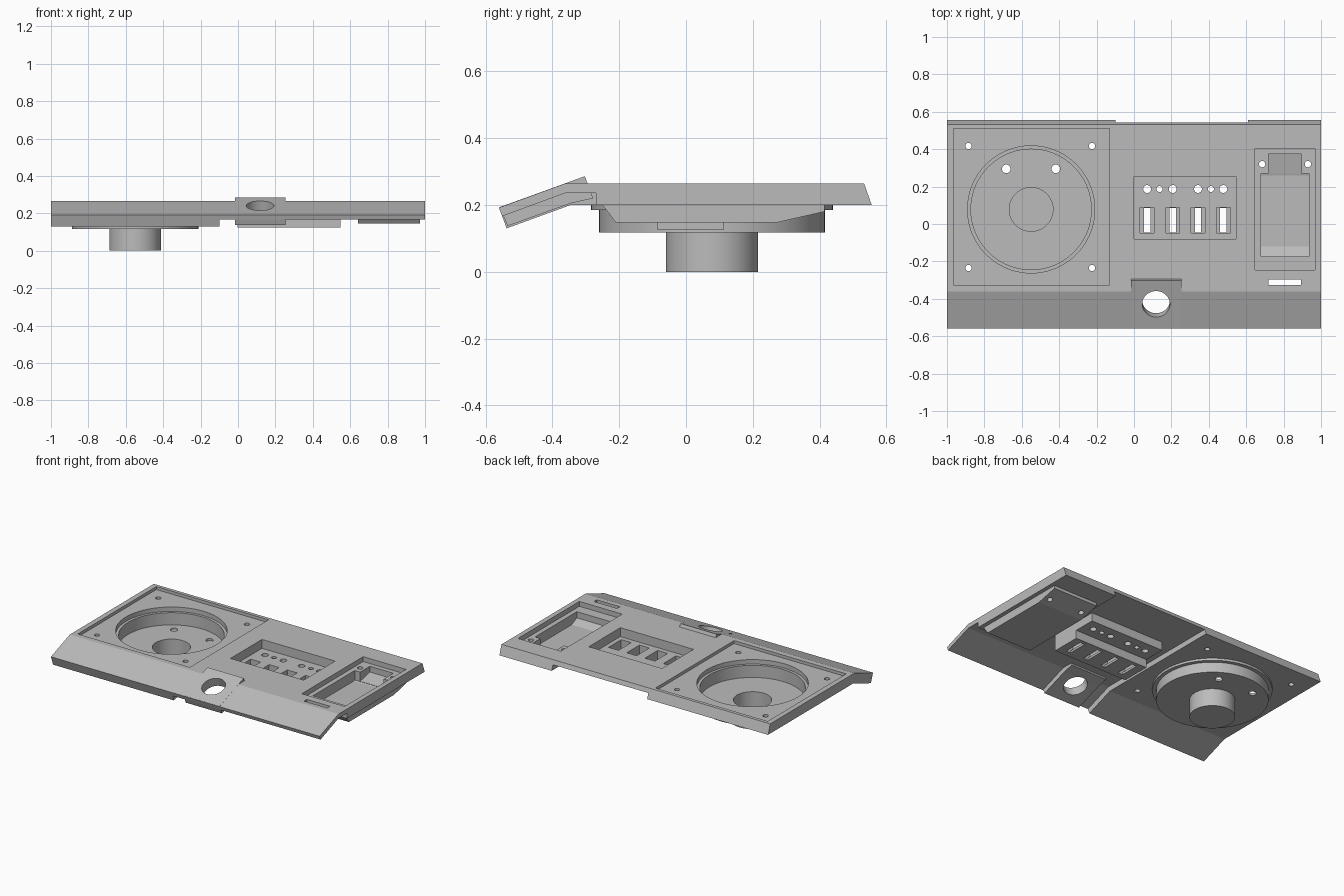
import bpy, bmesh, math
from mathutils import Matrix, Vector

cube = bpy.data.objects.get("Cube")
if cube:
    bpy.data.objects.remove(cube)

grey = bpy.data.materials.new("panel_grey")
grey.use_nodes = True
grey.diffuse_color = (0.5, 0.5, 0.5, 1)
grey.node_tree.nodes["Principled BSDF"].inputs["Base Color"].default_value = (0.5, 0.5, 0.5, 1)


def make(name, bm):
    bmesh.ops.recalc_face_normals(bm, faces=bm.faces)
    mesh = bpy.data.meshes.new(name)
    bm.to_mesh(mesh)
    bm.free()
    mesh.materials.append(grey)
    ob = bpy.data.objects.new(name, mesh)
    bpy.context.scene.collection.objects.link(ob)
    return ob


def extrude(name, points, offset):
    bm = bmesh.new()
    face = bm.faces.new([bm.verts.new(p) for p in points])
    moved = bmesh.ops.extrude_face_region(bm, geom=[face])["geom"]
    bmesh.ops.translate(bm, vec=offset, verts=[v for v in moved if isinstance(v, bmesh.types.BMVert)])
    return make(name, bm)


def side_prism(name, profile, x0, x1):
    return extrude(name, [(x0, y, z) for y, z in profile], (x1 - x0, 0, 0))


def plan_prism(name, outline, z0, z1):
    return extrude(name, [(x, y, z0) for x, y in outline], (0, 0, z1 - z0))


def box(name, x0, x1, y0, y1, z0, z1):
    return plan_prism(name, [(x0, y0), (x1, y0), (x1, y1), (x0, y1)], z0, z1)


def cylinder(name, x, y, r, z0, z1, sides=72, tilt=0):
    bm = bmesh.new()
    place = Matrix.Translation((x, y, (z0 + z1) / 2)) @ Matrix.Rotation(tilt, 4, "X")
    bmesh.ops.create_cone(bm, cap_ends=True, segments=sides, radius1=r, radius2=r,
                          depth=z1 - z0, matrix=place)
    return make(name, bm)


def combine(operation, *parts):
    for part in parts:
        part.hide_render = True
        mod = panel.modifiers.new(part.name, "BOOLEAN")
        mod.operation, mod.solver, mod.object = operation, "EXACT", part
        bpy.context.view_layer.objects.active = panel
        bpy.ops.object.modifier_apply(modifier=mod.name)
        bpy.data.objects.remove(part)


TOP = 0.265
ABOVE = 0.4

# Bent slab with a sloping front lip and slanted back edge
panel = side_prism("control_panel", [(-0.56, 0.192), (-0.36, TOP), (0.533, TOP), (0.556, 0.2),
                                     (-0.345, 0.2), (-0.537, 0.13)], -1, 1)

# Thinner underside in the middle and under the right-hand lip
thin = [(-0.75, 0.093), (-0.36, 0.236)]
combine("DIFFERENCE",
        side_prism("middle_relief", thin + [(0.7, 0.236), (0.7, 0.05), (-0.75, 0.05)], -0.1, 0.61),
        side_prism("lip_relief", thin + [(-0.27, 0.236), (-0.27, 0.05), (-0.75, 0.05)], 0.605, 1.1))

# Bowls, trays and knob plate added to the slab
BX, BY = -0.55, 0.078
combine("UNION",
        cylinder("bowl_flange", BX, BY, 0.362, 0.185, 0.23),
        cylinder("bowl", BX, BY, 0.338, 0.117, 0.22),
        cylinder("motor_housing", BX, BY, 0.138, 0, 0.15),
        side_prism("switch_tray", [(-0.085, 0.25), (0.26, 0.25), (0.26, 0.18), (0.112, 0.18),
                                   (0.112, 0.125), (-0.085, 0.125)], -0.003, 0.548),
        side_prism("fader_tray", [(-0.25, 0.25), (0.415, 0.25), (0.415, 0.18), (0.27, 0.147),
                                  (-0.21, 0.147), (-0.25, 0.2)], 0.642, 0.973),
        side_prism("knob_plate", [(-0.558, 0.1935), (-0.303, 0.286), (-0.278, 0.22),
                                  (-0.345, 0.205), (-0.534, 0.137)], -0.015, 0.255))

# Turntable recess, bowl hollow and holes
combine("DIFFERENCE",
        box("square_recess", -0.965, -0.13, -0.325, 0.51, 0.245, ABOVE),
        cylinder("bowl_ledge", BX, BY, 0.34, 0.215, ABOVE),
        cylinder("bowl_hollow", BX, BY, 0.322, 0.133, ABOVE),
        cylinder("motor_hollow", BX, BY, 0.117, 0.015, ABOVE))
for x in (-0.885, -0.225):
    for y in (-0.235, 0.417):
        combine("DIFFERENCE", cylinder("corner_hole", x, y, 0.017, 0.1, ABOVE, 24))
for x in (-0.683, -0.418):
    combine("DIFFERENCE", cylinder("bowl_hole", x, 0.295, 0.023, 0.05, ABOVE, 24))

# Switch recess with four wells, each with a slit, and a row of lamp holes
combine("DIFFERENCE", box("switch_recess", 0, 0.545, -0.08, 0.255, 0.205, ABOVE))
for x in (0.07, 0.207, 0.342, 0.478):
    combine("DIFFERENCE",
            box("switch_well", x - 0.037, x + 0.037, -0.047, 0.088, 0.14, ABOVE),
            box("switch_slit", x - 0.017, x + 0.017, -0.045, 0.086, 0.05, ABOVE),
            cylinder("lamp_hole", x, 0.187, 0.021, 0.1, ABOVE, 24))
for x in (0.137, 0.411):
    combine("DIFFERENCE", cylinder("small_lamp_hole", x, 0.187, 0.016, 0.1, ABOVE, 24))

# Fader recess with a stepped, sloping-ended well and two screw holes
combine("DIFFERENCE",
        box("fader_recess", 0.648, 0.967, -0.247, 0.405, 0.232, ABOVE),
        side_prism("fader_well", [(-0.175, ABOVE), (-0.175, 0.19), (-0.12, 0.165), (0.26, 0.165),
                                  (0.27, 0.168), (0.27, ABOVE)], 0.68, 0.935),
        side_prism("fader_neck", [(0.2, ABOVE), (0.2, 0.17), (0.27, 0.17),
                                  (0.373, 0.193), (0.373, ABOVE)], 0.72, 0.895),
        box("cable_slot", 0.72, 0.893, -0.327, -0.297, 0.1, ABOVE))
for x in (0.685, 0.93):
    combine("DIFFERENCE", cylinder("screw_hole", x, 0.32, 0.017, 0.1, ABOVE, 24))

# Round opening through the knob plate, square to the slope
combine("DIFFERENCE", cylinder("knob_opening", 0.118, -0.417, 0.074, 0.01, 0.41, 48, math.radians(20)))

bpy.ops.object.select_all(action="DESELECT")
panel.select_set(True)
bpy.context.view_layer.objects.active = panel
bpy.ops.object.shade_smooth_by_angle(angle=math.radians(12))
